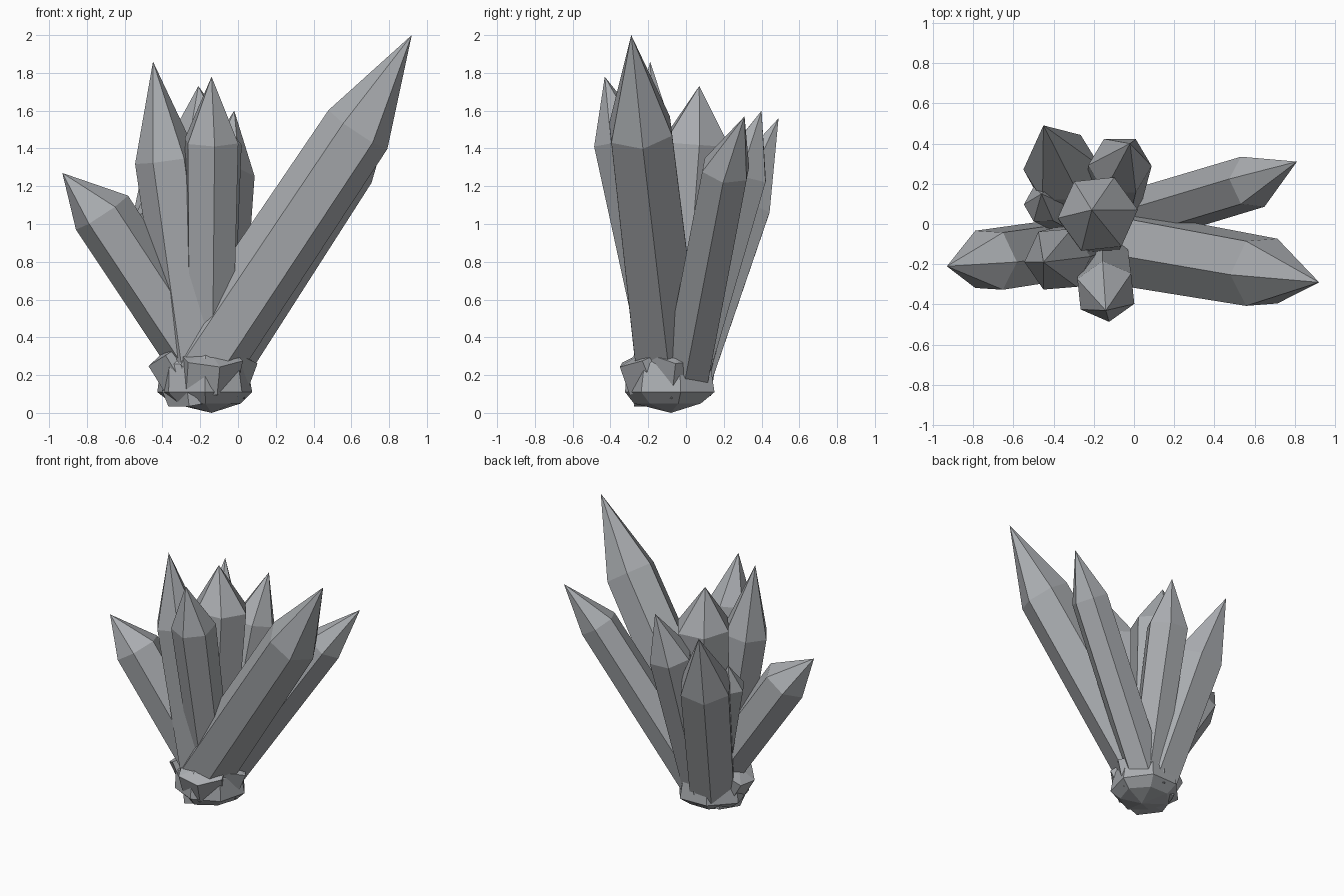
import bpy, bmesh, math, random
from mathutils import Vector

random.seed(4)
cube = bpy.data.objects.get("Cube")
if cube:
    bpy.data.objects.remove(cube)

# Single stone colour
stone = bpy.data.materials.new("grey_stone")
stone.use_nodes = True
grey = (0.40, 0.415, 0.435, 1)
stone.diffuse_color = grey
stone.node_tree.nodes["Principled BSDF"].inputs["Base Color"].default_value = grey


def ring(bm, centre, axis, radius, turn, sides=6, jitter=0.0):
    """Ring of vertices square to the axis, first corner near +x."""
    u = (Vector((1, 0, 0)) - axis * axis.x).normalized()
    v = axis.cross(u)
    verts = []
    for i in range(sides):
        a = math.radians(turn) + math.tau * i / sides
        r = radius * (1 + random.uniform(-jitter, jitter))
        verts.append(bm.verts.new(centre + u * r * math.cos(a) + v * r * math.sin(a)))
    return verts


def skin(name, bm, rings, bottom, top):
    """Join rings with side faces, close the ends at points."""
    low, high = bm.verts.new(bottom), bm.verts.new(top)
    n = len(rings[0])
    for i in range(n):
        j = (i + 1) % n
        for a, b in zip(rings, rings[1:]):
            bm.faces.new((a[i], a[j], b[j], b[i]))
        bm.faces.new((low, rings[0][j], rings[0][i]))
        bm.faces.new((rings[-1][i], rings[-1][j], high))
    bmesh.ops.recalc_face_normals(bm, faces=bm.faces)
    mesh = bpy.data.meshes.new(name)
    bm.to_mesh(mesh)
    bm.free()
    mesh.materials.append(stone)
    bpy.context.collection.objects.link(bpy.data.objects.new(name, mesh))


def crystal(name, base, r0, shoulder, r1, tip, turn=0):
    """Six-sided shaft widening to a shoulder, then a pointed tip."""
    base, shoulder, tip = Vector(base), Vector(shoulder), Vector(tip)
    axis = (shoulder - base).normalized()
    bm = bmesh.new()
    rings = [ring(bm, base, axis, r0, turn), ring(bm, shoulder, axis, r1, turn)]
    skin(name, bm, rings, base - axis * 0.04, tip)


def chunk(name, centre, direction, radius, length, turn):
    """Short rough stub leaning out of the root."""
    centre, axis = Vector(centre), Vector(direction).normalized()
    half = axis * length / 2
    bm = bmesh.new()
    rings = [ring(bm, centre - half, axis, radius * 0.95, turn, 6, 0.08),
             ring(bm, centre + half, axis, radius, turn, 6, 0.08)]
    skin(name, bm, rings, centre - half * 1.2, centre + half * 1.3)


# Crystals
crystal("tall_right_crystal", (-0.22, -0.09, 0.22), 0.20, (0.635, -0.24, 1.50), 0.187, (0.92, -0.29, 2.0))
crystal("back_right_crystal", (-0.11, 0.0, 0.20), 0.14, (0.59, 0.21, 1.29), 0.138, (0.81, 0.31, 1.57))
crystal("left_crystal", (-0.18, -0.10, 0.24), 0.16, (-0.72, -0.18, 1.06), 0.165, (-0.93, -0.21, 1.27))
crystal("front_left_crystal", (-0.22, -0.12, 0.15), 0.15, (-0.38, -0.175, 1.34), 0.167, (-0.45, -0.19, 1.86), 5)
crystal("front_crystal", (-0.15, -0.08, 0.15), 0.13, (-0.14, -0.335, 1.44), 0.155, (-0.14, -0.43, 1.78), 36)
crystal("centre_crystal", (-0.18, -0.04, 0.15), 0.15, (-0.18, 0.05, 1.42), 0.20, (-0.21, 0.07, 1.73), 6)
crystal("back_crystal", (-0.12, 0.0, 0.18), 0.13, (-0.07, 0.29, 1.26), 0.158, (-0.02, 0.40, 1.60))
crystal("back_left_crystal", (-0.21, -0.02, 0.18), 0.175, (-0.36, 0.28, 1.10), 0.192, (-0.45, 0.49, 1.56))
crystal("small_left_crystal", (-0.24, -0.02, 0.18), 0.085, (-0.45, 0.10, 1.06), 0.10, (-0.46, 0.15, 1.23))

# Root the crystals grow from: (height, radius)
bm = bmesh.new()
up = Vector((0, 0, 1))
rings = [ring(bm, Vector((-0.17, -0.08, z)), up, r, 12, 7, 0.06)
         for z, r in ((0.05, 0.185), (0.11, 0.25), (0.26, 0.235), (0.33, 0.18))]
skin("root_core", bm, rings, (-0.14, -0.08, 0), (-0.17, -0.08, 0.38))

# Rough stubs round the root
chunk("left_stub", (-0.32, -0.10, 0.25), (-0.5, 0.0, 0.8), 0.15, 0.16, 20)
chunk("front_stub", (-0.16, -0.18, 0.23), (0.1, -0.35, 0.9), 0.17, 0.16, 50)
chunk("right_stub", (-0.09, -0.06, 0.22), (0.3, 0.1, 0.9), 0.16, 0.20, 0)
chunk("back_stub", (-0.15, 0.01, 0.23), (0.1, 0.15, 0.9), 0.15, 0.24, 35)
chunk("low_stub", (-0.20, -0.10, 0.11), (-0.15, -0.1, 0.9), 0.20, 0.09, 10)
